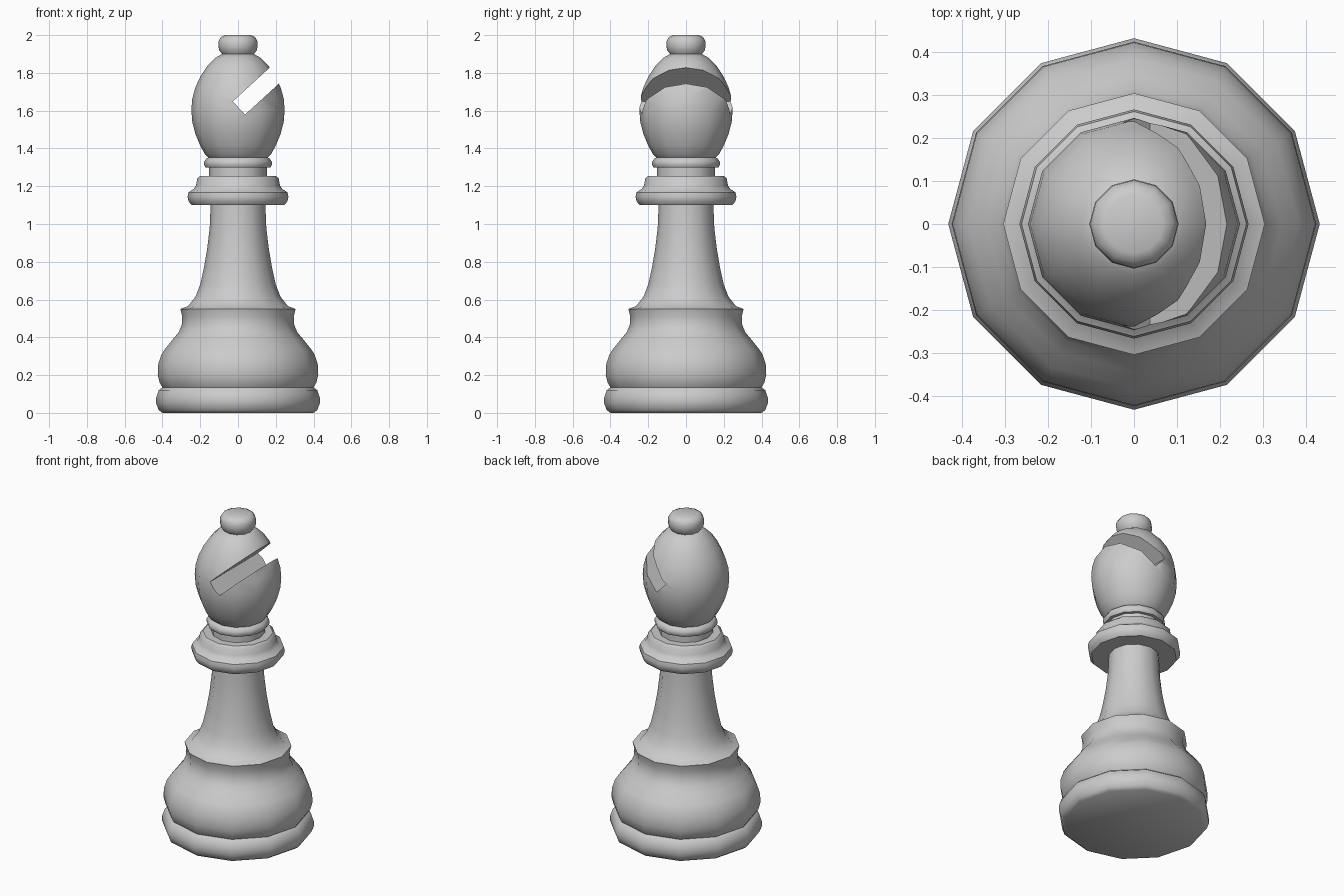
import bpy, bmesh, math
from mathutils import Matrix

if "Cube" in bpy.data.objects:
    bpy.data.objects.remove(bpy.data.objects["Cube"])

SIDES = 12


def lathe(name, profile, cap_bottom=False, cap_top=False, angle=40):
    """Spin (radius, z) points into a 12-sided turned part."""
    bm = bmesh.new()
    rings = []
    for r, z in profile:
        rings.append([bm.verts.new((r * math.cos(2 * math.pi * i / SIDES),
                                    r * math.sin(2 * math.pi * i / SIDES), z))
                      for i in range(SIDES)])
    for a, b in zip(rings, rings[1:]):
        for i in range(SIDES):
            j = (i + 1) % SIDES
            bm.faces.new((a[i], a[j], b[j], b[i]))
    if cap_bottom:
        bm.faces.new(rings[0][::-1])
    if cap_top:
        bm.faces.new(rings[-1])
    return finish(name, bm, angle)


def finish(name, bm, angle=None):
    me = bpy.data.meshes.new(name)
    bm.to_mesh(me)
    bm.free()
    ob = bpy.data.objects.new(name, me)
    bpy.context.collection.objects.link(ob)
    if angle:
        smooth(ob, angle)
    return ob


def smooth(ob, angle):
    bpy.ops.object.select_all(action='DESELECT')
    ob.select_set(True)
    bpy.context.view_layer.objects.active = ob
    bpy.ops.object.shade_smooth_by_angle(angle=math.radians(angle))


# Foot ring
lathe("base_ring", [(.40, 0), (.42, .015), (.433, .05), (.433, .08),
                    (.42, .12), (.40, .135)], cap_bottom=True)

# Bulging lower body up to the shoulder
lathe("lower_body", [(.40, .135), (.415, .16), (.425, .20), (.423, .255),
                     (.405, .31), (.385, .34), (.345, .39), (.315, .425),
                     (.298, .465), (.295, .51), (.305, .55)])

# Tapering stem
lathe("stem", [(.305, .55), (.265, .565), (.225, .615), (.20, .68),
               (.18, .77), (.163, .87), (.15, .98), (.145, 1.10)])

# Collar with a raised upper step
lathe("collar", [(.145, 1.10), (.245, 1.10), (.262, 1.12), (.267, 1.145),
                 (.262, 1.168), (.235, 1.185), (.222, 1.205), (.216, 1.24),
                 (.20, 1.255), (.153, 1.255)])

# Neck and thin ring under the head
lathe("neck", [(.153, 1.255), (.153, 1.30), (.172, 1.30), (.179, 1.312),
               (.179, 1.33), (.167, 1.347), (.157, 1.352)])

# Egg-shaped head
head = lathe("head", [(.157, 1.352), (.175, 1.37), (.20, 1.415), (.225, 1.475),
                      (.242, 1.54), (.247, 1.605), (.242, 1.665), (.225, 1.725),
                      (.197, 1.785), (.16, 1.84), (.12, 1.88), (.085, 1.90)],
             cap_bottom=True, cap_top=True)

# Diagonal slot cut through the head
bm = bmesh.new()
bmesh.ops.create_cube(bm, size=1)
bm.transform(Matrix.Translation((.005, 0, 1.614))
             @ Matrix.Rotation(math.radians(-42.5), 4, 'Y')
             @ Matrix.Translation((.25, 0, 0))
             @ Matrix.Diagonal((.5, 1, .095, 1)))
cutter = finish("slot_cutter", bm)
mod = head.modifiers.new("slot", 'BOOLEAN')
mod.operation = 'DIFFERENCE'
mod.solver = 'EXACT'
mod.object = cutter
bpy.context.view_layer.objects.active = head
bpy.ops.object.modifier_apply(modifier=mod.name)
bpy.data.objects.remove(cutter)
smooth(head, 40)

# Small knob on top
lathe("top_knob", [(.085, 1.90), (.10, 1.92), (.104, 1.945), (.102, 1.97),
                   (.09, 1.99), (.068, 2.0)], cap_top=True)
